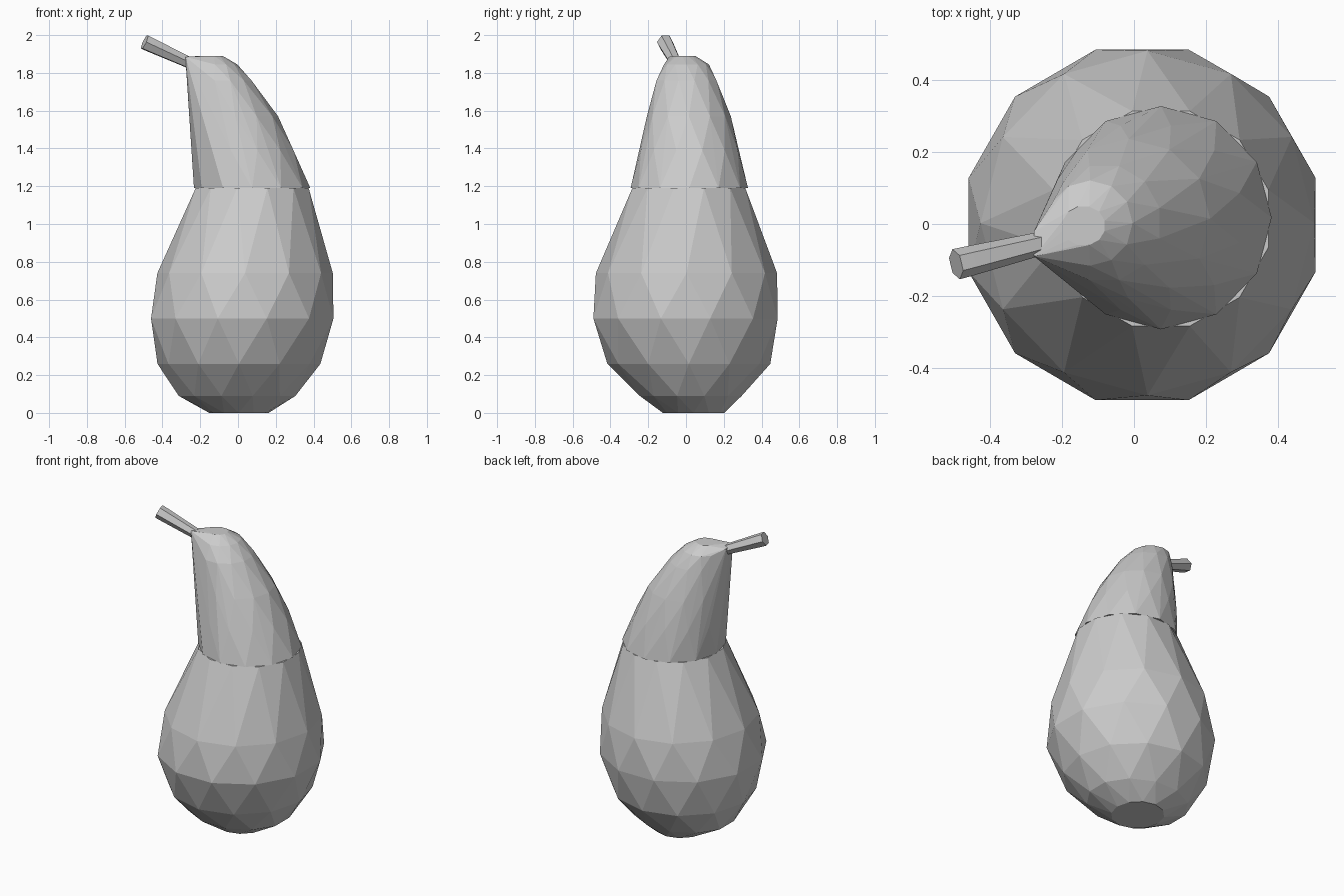
import bpy, bmesh, math
from mathutils import Vector

if "Cube" in bpy.data.objects:
    bpy.data.objects.remove(bpy.data.objects["Cube"])


def hull_object(name, points):
    """Closed faceted convex solid around a cloud of points."""
    bm = bmesh.new()
    verts = [bm.verts.new(p) for p in points]
    res = bmesh.ops.convex_hull(bm, input=verts)
    junk = {v for v in res["geom_interior"] + res["geom_unused"]
            if isinstance(v, bmesh.types.BMVert)}
    bmesh.ops.delete(bm, geom=list(junk), context='VERTS')
    bmesh.ops.recalc_face_normals(bm, faces=bm.faces)
    mesh = bpy.data.meshes.new(name)
    bm.to_mesh(mesh)
    bm.free()
    obj = bpy.data.objects.new(name, mesh)
    bpy.context.collection.objects.link(obj)
    return obj


def rings(sections, sides, grow=1.0):
    """Staggered oval rings from (z, xmin, xmax, ymin, ymax)."""
    pts = []
    for i, (z, x0, x1, y0, y1) in enumerate(sections):
        for k in range(sides):
            a = 2 * math.pi * (k + 0.5 * (i % 2)) / sides
            pts.append(((x0 + x1) / 2 + grow * (x1 - x0) / 2 * math.cos(a),
                        (y0 + y1) / 2 + grow * (y1 - y0) / 2 * math.sin(a), z))
    return pts


# Rounded lower body of the pear
body = [
    (0.00, -0.15, 0.16, -0.12, 0.20),
    (0.09, -0.32, 0.31, -0.25, 0.30),
    (0.26, -0.42, 0.43, -0.41, 0.44),
    (0.50, -0.47, 0.515, -0.50, 0.495),
    (0.74, -0.42, 0.495, -0.47, 0.475),
    (1.19, -0.23, 0.38, -0.29, 0.32),
]
hull_object("pear_body", rings(body, 12, 1.015))

# Leaning neck, pulled to a narrow edge where the stem joins
neck = [
    (1.19, -0.23, 0.38, -0.29, 0.325),
    (1.39, -0.235, 0.30, -0.245, 0.28),
    (1.57, -0.24, 0.21, -0.205, 0.235),
    (1.76, -0.24, 0.075, -0.16, 0.165),
    (1.845, -0.24, -0.005, -0.115, 0.12),
    (1.89, -0.20, -0.08, -0.06, 0.05),
]
tip = [(-0.278, -0.09, 1.885), (-0.278, -0.02, 1.875), (-0.275, -0.055, 1.83)]
hull_object("pear_neck", rings(neck, 12, 1.01) + tip)

# Stem flaring slightly toward its cut end
start, end = Vector((-0.25, -0.052, 1.85)), Vector((-0.495, -0.112, 1.963))
turn = (end - start).to_track_quat('Z', 'Y')
stem = []
for centre, r in ((start, 0.032), (start.lerp(end, 0.85), 0.042), (end, 0.043)):
    for k in range(6):
        a = math.pi * k / 3
        stem.append(centre + turn @ Vector((r * math.cos(a), r * math.sin(a), 0)))
hull_object("stem", stem)
